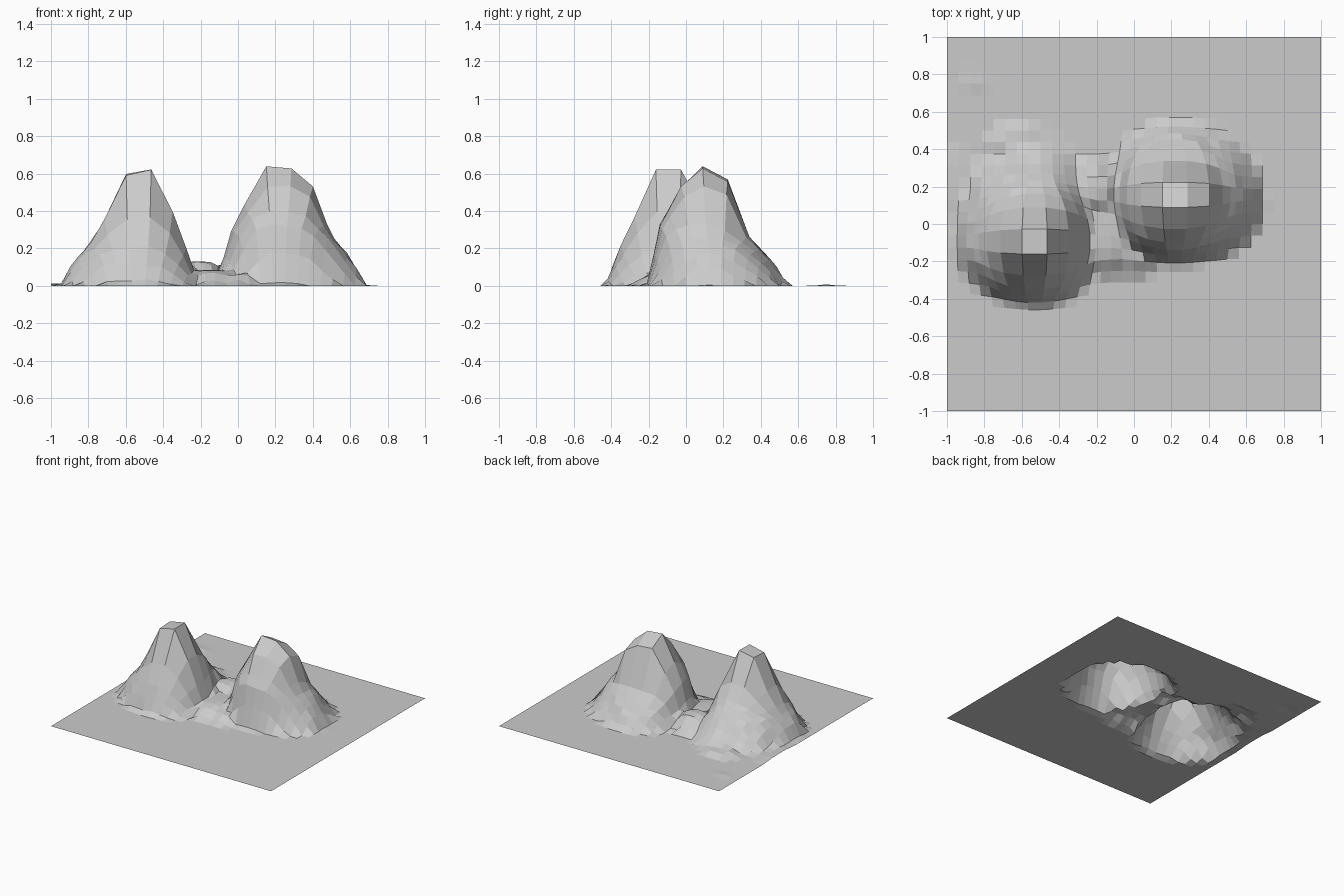
import bpy, bmesh, math, random
from mathutils import Vector

if "Cube" in bpy.data.objects:
    bpy.data.objects.remove(bpy.data.objects["Cube"])

random.seed(4)
N = 32  # ground cells per side

# summit centre and contour levels (z, xmin, xmax, ymin, ymax)
PEAKS = [
    ((-0.515, -0.09), [
        (.66, -.585, -.445, -.145, -.035), (.54, -.645, -.39, -.24, .03),
        (.42, -.68, -.355, -.255, .09), (.30, -.75, -.30, -.31, .17),
        (.20, -.815, -.275, -.355, .25), (.10, -.895, -.24, -.395, .34),
        (.04, -.925, -.215, -.42, .41), (0, -.955, -.19, -.44, .46)]),
    ((0.215, 0.125), [
        (.65, .13, .27, .09, .15), (.59, .085, .34, -.01, .21),
        (.51, .055, .435, -.05, .27), (.40, .02, .46, -.10, .295),
        (.30, -.035, .485, -.155, .32), (.20, -.06, .56, -.17, .40),
        (.10, -.09, .63, -.18, .48), (0, -.13, .69, -.215, .55)]),
]
WARP = [(-0.53125, -0.09375), (0.21875, 0.15625)]  # stretched cells

# low mounds: centre, radii, height
MOUNDS = [((-0.15, -0.02), (0.20, 0.26), 0.085),
          ((-0.21, 0.19), (0.16, 0.15), 0.13),
          ((0.0, -0.16), (0.14, 0.11), 0.06),
          ((-0.62, 0.43), (0.16, 0.12), 0.035),
          ((-0.95, 0.22), (0.12, 0.20), 0.012),
          ((-0.87, 0.75), (0.065, 0.065), 0.008)]


def contour_radius(p, lev, x, y):
    """Distance from the summit, 1 on the contour."""
    _, x0, x1, y0, y1 = lev
    dx, dy = x - p[0], y - p[1]
    rx = x1 - p[0] if dx > 0 else p[0] - x0
    ry = y1 - p[1] if dy > 0 else p[1] - y0
    return (abs(dx / rx) ** 2.15 + abs(dy / ry) ** 2.15) ** (1 / 2.15)


def peak_height(p, levels, x, y):
    inner = 0.0      # radius of the previous contour as a part of the distance
    z_in = levels[0][0]
    for lev in levels:
        outer = 1 / max(contour_radius(p, lev, x, y), 1e-6)
        if outer >= 1:
            t = (1 - inner) / max(outer - inner, 1e-6)
            return z_in + (lev[0] - z_in) * min(max(t, 0), 1)
        inner, z_in = outer, lev[0]
    return 0.0


def height(x, y):
    h = max(peak_height(p, lv, x, y) for p, lv in PEAKS)
    if 0.03 < h < 0.6:
        h += random.uniform(-.012, .012)
    for (cx, cy), (rx, ry), top in MOUNDS:
        d = ((x - cx) / rx) ** 2 + ((y - cy) / ry) ** 2
        if d < 1:
            h = max(h, top * (1 - d * d))
    return h


# ground sheet with sculpted mountains
bm = bmesh.new()
bmesh.ops.create_grid(bm, x_segments=N, y_segments=N, size=1)
for v in bm.verts:
    # stretch the cells near each summit
    shift = Vector((0, 0, 0))
    for c in WARP:
        d = v.co - Vector((*c, 0))
        shift += d * 1.2 * math.exp(-(d.length / 0.2) ** 2)
    if shift.length > 0.004:
        v.co += shift
    v.co.z = height(v.co.x, v.co.y)

mesh = bpy.data.meshes.new("mountain_terrain")
bm.to_mesh(mesh)
bm.free()
terrain = bpy.data.objects.new("mountain_terrain", mesh)
bpy.context.collection.objects.link(terrain)
